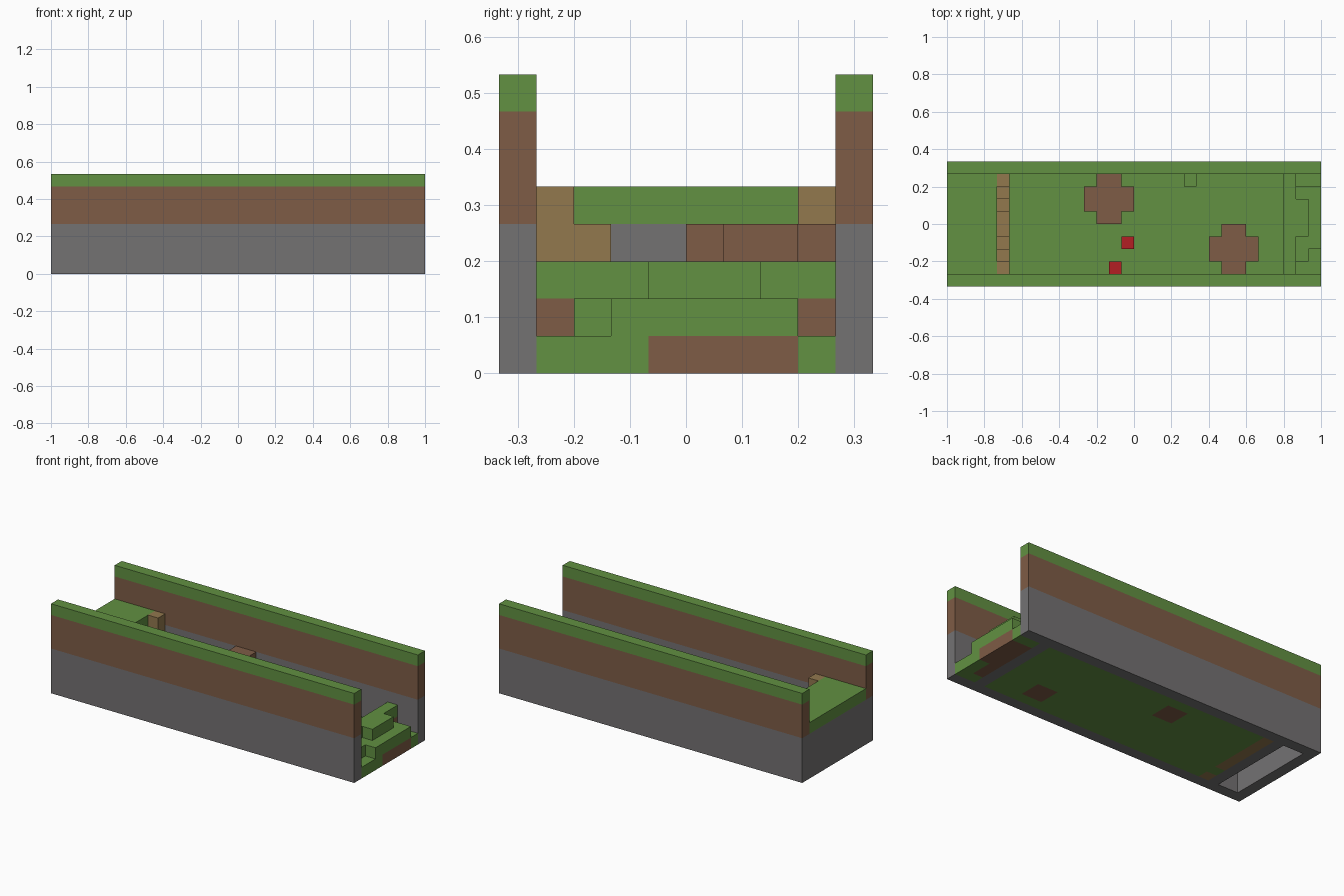
import bpy
import bmesh
from mathutils import Vector

cube = bpy.data.objects.get("Cube")
if cube:
    bpy.data.objects.remove(cube, do_unlink=True)

U = 2 / 30                      # edge length of one block
LENGTH, DEPTH = 30, 10          # blocks along x and y


def material(name, r, g, b):
    m = bpy.data.materials.new(name)
    m.use_nodes = True
    m.diffuse_color = (r, g, b, 1)
    bsdf = next(n for n in m.node_tree.nodes if n.type == 'BSDF_PRINCIPLED')
    bsdf.inputs["Base Color"].default_value = (r, g, b, 1)
    bsdf.inputs["Roughness"].default_value = 0.9
    return m


GRASS, DIRT, STONE, WOOD, RED = range(5)
palette = [
    material("grass_green", 0.122, 0.282, 0.054),
    material("dirt_brown", 0.209, 0.107, 0.061),
    material("stone_grey", 0.174, 0.168, 0.171),
    material("wood_tan", 0.287, 0.188, 0.076),
    material("flower_red", 0.456, 0.013, 0.017),
]

parts = {}       # part name -> {cell: colour}
taken = set()    # every filled cell, so touching parts share no hidden faces


def block(part, xs, ys, zs, colour):
    """Fill a half-open range of cells; colour is an index or a rule on z."""
    cells = parts.setdefault(part, {})
    for x in range(*xs):
        for y in range(*ys):
            for z in range(*zs):
                if (x, y, z) not in taken:
                    taken.add((x, y, z))
                    cells[x, y, z] = colour(z) if callable(colour) else colour


def wall_layers(z):
    return STONE if z < 4 else DIRT if z < 7 else GRASS


# Side walls
block("front_wall", (0, LENGTH), (0, 1), (0, 8), wall_layers)
block("back_wall", (0, LENGTH), (9, DEPTH), (0, 8), wall_layers)

# Raised platform on two stone walls, hollow beneath
block("platform_outer_wall", (0, 1), (1, 9), (0, 4), STONE)
block("platform_inner_wall", (3, 4), (1, 9), (0, 4), STONE)
block("platform_top", (0, 4), (1, 9), (4, 5), GRASS)

# Wooden steps descending from both sides towards the middle
for y in range(1, 9):
    top = 5 - min(y - 1, 8 - y)
    block("wooden_steps", (4, 5), (y, y + 1), (1 if y == 2 else 0, top), WOOD)


# Dirt pillars with cross-shaped caps
def pillar(part, x, y, top):
    block(part, (x, x + 2), (y, y + 2), (0, top), DIRT)
    block(part, (x - 1, x + 3), (y, y + 2), (top - 1, top), DIRT)
    block(part, (x, x + 2), (y - 1, y + 3), (top - 1, top), DIRT)


pillar("tall_pillar", 12, 6, 4)
pillar("short_pillar", 22, 2, 3)

# Flowers and a grass tuft
block("flower_a", (14, 15), (3, 4), (1, 2), RED)
block("flower_b", (13, 14), (1, 2), (1, 2), RED)
block("grass_tuft", (19, 20), (8, 9), (1, 2), GRASS)

# Terraced hill at the open end
block("hill_crest", (27, 28), (1, 9), (0, 3), lambda z: (STONE, DIRT, GRASS)[z])
block("hill_crest", (28, 29), (4, 7), (2, 3), GRASS)
block("hill_terrace", (28, 29), (2, 8), (0, 2), lambda z: GRASS if z else DIRT)
block("hill_terrace", (29, 30), (4, 8), (0, 1), DIRT)
block("hill_terrace", (29, 30), (3, 8), (0, 2), GRASS)
block("hill_foot", (28, 30), (1, 9), (0, 1), GRASS)

# Valley floor fills the remaining ground
block("floor", (4, 27), (1, 9), (0, 1), GRASS)


def build(name, cells):
    """Skin the exposed sides of the cells and merge them into large flat faces."""
    bm = bmesh.new()
    for cell, colour in cells.items():
        for axis in range(3):
            for side in (0, 1):
                near = list(cell)
                near[axis] += 2 * side - 1
                if tuple(near) in taken:
                    continue
                corner = Vector(cell)
                corner[axis] += side
                a, b = Vector((0, 0, 0)), Vector((0, 0, 0))
                a[(axis + 1) % 3] = 1
                b[(axis + 2) % 3] = 1
                loop = [corner, corner + a, corner + a + b, corner + b]
                if not side:
                    loop.reverse()
                face = bm.faces.new([bm.verts.new(p) for p in loop])
                face.material_index = colour
    bmesh.ops.remove_doubles(bm, verts=bm.verts, dist=0.01)
    bmesh.ops.dissolve_limit(bm, angle_limit=0.01, verts=bm.verts,
                             edges=bm.edges, delimit={'MATERIAL'})
    for v in bm.verts:
        v.co = Vector((v.co.x - LENGTH / 2, v.co.y - DEPTH / 2, v.co.z)) * U

    # Keep only the materials this part uses
    used = sorted({f.material_index for f in bm.faces})
    for f in bm.faces:
        f.material_index = used.index(f.material_index)
    mesh = bpy.data.meshes.new(name)
    bm.to_mesh(mesh)
    bm.free()
    for i in used:
        mesh.materials.append(palette[i])
    bpy.context.scene.collection.objects.link(bpy.data.objects.new(name, mesh))


for part, cells in parts.items():
    build(part, cells)
